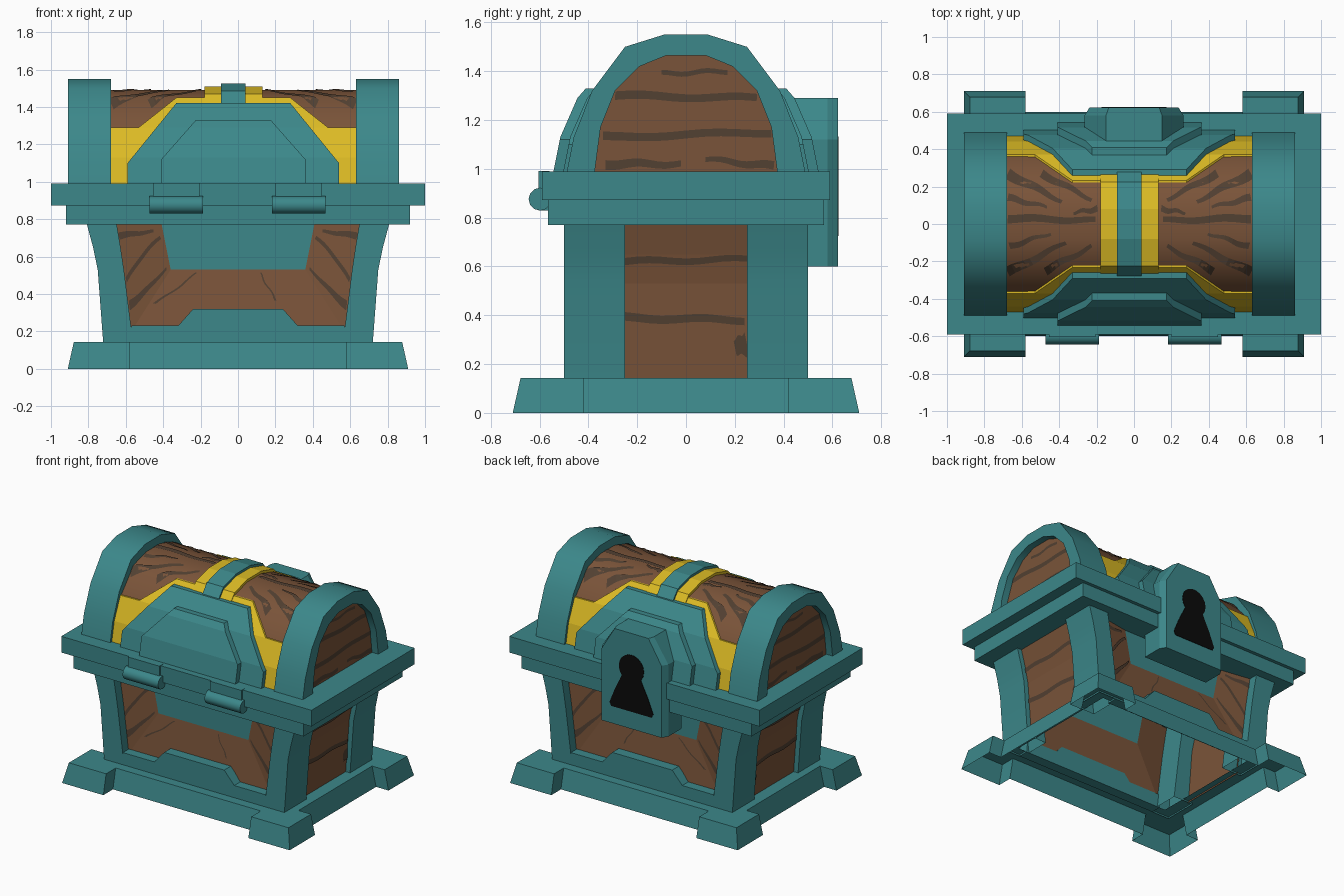
import bpy, bmesh, math
from mathutils import Vector

if "Cube" in bpy.data.objects:
    bpy.data.objects.remove(bpy.data.objects["Cube"])

def mat(name, col):
    m = bpy.data.materials.new(name)
    m.diffuse_color = (*col, 1)
    m.use_nodes = True
    m.node_tree.nodes["Principled BSDF"].inputs["Base Color"].default_value = m.diffuse_color
    return m

TEAL = mat("teal_metal", (0.045, 0.245, 0.255))
BROWN = mat("brown_wood", (0.195, 0.088, 0.041))
DARK = mat("dark_wood_grain", (0.085, 0.052, 0.032))
GOLD = mat("yellow_trim", (0.72, 0.50, 0.018))
BLACK = mat("black", (0.003, 0.003, 0.003))
LX = -0.025                      # the lid sits slightly off centre

def make(name, verts, faces, mats, idx=None, sheet=None, smooth=False):
    bm = bmesh.new()
    vs = [bm.verts.new(v) for v in verts]
    for i, f in enumerate(faces):
        bm.faces.new([vs[k] for k in f]).material_index = idx[i] if idx else 0
    bm.normal_update()
    if sheet is not None:        # open sheets face away from a point on the z axis
        bad = [f for f in bm.faces if f.calc_area() < 1e-6]
        bmesh.ops.delete(bm, geom=bad, context='FACES')
        for f in bm.faces:
            if f.normal.dot(f.calc_center_median() - Vector((0, 0, sheet))) < 0:
                f.normal_flip()
    else:
        bmesh.ops.recalc_face_normals(bm, faces=bm.faces)
    me = bpy.data.meshes.new(name)
    bm.to_mesh(me)
    bm.free()
    for m in mats:
        me.materials.append(m)
    ob = bpy.data.objects.new(name, me)
    bpy.context.collection.objects.link(ob)
    if smooth:
        bpy.ops.object.select_all(action='DESELECT')
        ob.select_set(True)
        bpy.context.view_layer.objects.active = ob
        bpy.ops.object.shade_smooth_by_angle(angle=math.radians(42))
    return ob

def loft(name, rings, m, closed=False, smooth=False, caps=True, sheet=None):
    n, k = len(rings[0]), len(rings)
    verts = [p for r in rings for p in r]
    faces = [(a * n + i, a * n + (i + 1) % n, (a + 1) % k * n + (i + 1) % n, (a + 1) % k * n + i)
             for a in range(k if closed else k - 1) for i in range(n)]
    if caps and not closed:
        faces += [tuple(range(n)), tuple(range((k - 1) * n, k * n))]
    return make(name, verts, faces, [m], smooth=smooth, sheet=sheet)

def rect(x0, x1, y0, y1, z):
    return [(x0, y0, z), (x1, y0, z), (x1, y1, z), (x0, y1, z)]

def frame(name, outer, inner, z0, z1, m):
    r = lambda s, z: rect(-s[0], s[0], -s[1], s[1], z)
    return loft(name, [r(outer, z0), r(outer, z1), r(inner, z1), r(inner, z0)], m, closed=True)

def interp(pts, t):
    for (a, b), (c, d) in zip(pts, pts[1:]):
        if min(a, c) <= t <= max(a, c) and a != c:
            return b + (d - b) * (t - a) / (c - a)
    return pts[0][1] if abs(t - pts[0][0]) < abs(t - pts[-1][0]) else pts[-1][1]

def arch(half):                  # mirror a half profile of (y, z)
    return half + [(-y, z) for y, z in reversed(half)]

# ---- base: hollow skirt with stepped corner feet ----
def skirt(t, z):
    q = [(0.81 - t, 0.42), (0.91 - t, 0.42), (0.91 - t, 0.71 - t), (0.58, 0.71 - t), (0.58, 0.6 - t)]
    h = q + [(-x, y) for x, y in reversed(q)]
    return [(x, y, z) for x, y in h + [(-x, -y) for x, y in h]]

top = skirt(0.032, 0.142)
hole = [(max(-0.64, min(0.64, x)), max(-0.44, min(0.44, y)), z) for x, y, z in top]
loft("base_skirt", [skirt(0, 0), top, hole], TEAL, caps=False, sheet=-1.0)

for sx in (-1, 1):
    for sy in (-1, 1):           # flared corner pillars
        loft("corner_pillar", [rect(sx * a, sx * b, sy * 0.25, sy * 0.5, z) for a, b, z in
             ((0.56, 0.72, 0.13), (0.61, 0.75, 0.53), (0.628, 0.775, 0.65), (0.65, 0.81, 0.78))],
             TEAL, smooth=True, caps=False)

# ---- body walls: recessed long walls with a teal centre panel ----
WO, WP = 0.435, 0.395            # depth of the wall outline and of its centre panel
for sy in (-1, 1):
    o, p = WO * sy, WP * sy
    verts = [(-0.57, o, 0.2), (0.57, o, 0.2), (0.66, o, 0.78), (-0.66, o, 0.78),
             (-0.36, p, 0.53), (0.36, p, 0.53), (0.41, p, 0.78), (-0.41, p, 0.78)]
    make("long_wall", verts, [(0, 1, 5, 4), (1, 2, 6, 5), (0, 4, 7, 3), (4, 5, 6, 7)],
         [BROWN, TEAL], [0, 0, 0, 1], sheet=0.75)
    trim = [(-0.58, 0.13), (-0.57, 0.23), (-0.32, 0.23), (-0.24, 0.32),
            (0.24, 0.32), (0.32, 0.23), (0.57, 0.23), (0.58, 0.13)]
    loft("lower_trim", [[(x, sy * y, z) for x, z in trim] for y in (0.425, 0.5)], TEAL)
SIDE = [(0.13, 0.685), (0.53, 0.715), (0.65, 0.74), (0.78, 0.775)]   # (z, x)
for sx in (-1, 1):
    make("end_wall", [(sx * x, y, z) for z, x in SIDE for y in (-0.26, 0.26)],
         [(2 * i, 2 * i + 1, 2 * i + 3, 2 * i + 2) for i in range(3)], [BROWN], sheet=0.75)

# ---- rims ----
frame("lower_rim", (0.92, 0.565), (0.66, 0.39), 0.77, 0.873, TEAL)
frame("lid_rim", (1.0, 0.59), (0.78, 0.42), 0.873, 0.99, TEAL)

# ---- lid ----
BAR = [(0.46, 0.98), (0.43, 1.13), (0.36, 1.29), (0.22, 1.45), (0.08, 1.49)]
OUT = [(0.49, 0.98), (0.46, 1.13), (0.385, 1.32), (0.25, 1.5), (0.09, 1.55)]
INN = [(0.375, 0.98), (0.35, 1.17), (0.29, 1.32), (0.19, 1.42), (0.08, 1.465)]
bar = arch(BAR)
n = len(bar)
make("lid_barrel", [(LX + x, y, z) for x in (-0.7, 0.7) for y, z in bar],
     [(i, i + 1, n + i + 1, n + i) for i in range(n - 1)], [BROWN], sheet=0.75, smooth=True)
band = arch(OUT) + arch(INN)[::-1]
for sx in (-1, 1):
    loft("lid_arch", [[(LX + sx * x, y, z) for y, z in band] for x in (0.655, 0.885)],
         TEAL, smooth=True)
    make("lid_end_panel", [(LX + sx * 0.835, y * 1.03, z + 0.01 * (z > 1)) for y, z in arch(INN)],
         [tuple(range(n))], [BROWN], sheet=0.75)

ZY = [(z, y) for y, z in BAR]

def patch(name, widths, off, m, sy):
    """Symmetric plate that follows the barrel; widths = (z, half width) rows."""
    zs = [w[0] for w in widths]
    rows = widths + [(z, interp(widths, z)) for z, _ in ZY if zs[0] < z < zs[-1] and z not in zs]
    rows.sort(key=lambda r: (r[0], -r[1]))
    rings = []
    for z, w in rows:
        y = interp(ZY, z)
        rings.append([(LX - w, sy * (y + off), z), (LX + w, sy * (y + off), z),
                      (LX + w, sy * (y - 0.01), z), (LX - w, sy * (y - 0.01), z)])
    loft(name, rings, m)

for sy in (-1, 1):
    patch("gold_border", [(0.985, 0.66), (1.289, 0.66), (1.291, 0.505), (1.449, 0.305)], 0.012, GOLD, sy)
    patch("outer_plate", [(0.985, 0.565), (1.1, 0.565), (1.42, 0.305)], 0.045, TEAL, sy)
    patch("inner_plate", [(0.985, 0.385), (1.12, 0.385), (1.33, 0.2)], 0.085, TEAL, sy)

# straps over the top of the lid
for name, w, up, m in (("gold_strap", 0.155, 0.018, GOLD), ("centre_strap", 0.066, 0.035, TEAL)):
    over = arch([(0.285, 1.375 + up), (0.225, 1.45 + up), (0.08, 1.49 + up)])
    under = [(y * 0.97, z - up - 0.01) for y, z in reversed(over)]
    loft(name, [[(LX + x, y, z) for y, z in over + under] for x in (-w, w)], m)

# ---- lock with keyhole ----
def lock_ring(s, y):
    return [(x * s, y, z) for x, z in
            ((-0.265, 0.6), (0.265, 0.6), (0.265, 1.12), (0.15, 1.29), (-0.15, 1.29), (-0.265, 1.12))]

loft("lock_plate", [lock_ring(1, 0.43), lock_ring(1, 0.58), lock_ring(0.9, 0.622)], TEAL)
head = [(0.1 * math.sin(a), 1.035 + 0.1 * math.cos(a)) for a in
        [math.radians(-130 + 20 * i) for i in range(14)]]
hole = head + [(0.09, 0.94), (0.13, 0.86), (0.175, 0.75), (0.16, 0.725),
               (-0.16, 0.725), (-0.175, 0.75), (-0.13, 0.86), (-0.09, 0.94)]
loft("keyhole", [[(x, y, z) for x, z in hole] for y in (0.618, 0.625)], BLACK)

# ---- hinges ----
for cx in (-0.33, 0.325):
    ring = [(-0.598 + 0.047 * math.cos(math.pi * i / 6), 0.876 + 0.047 * math.sin(math.pi * i / 6))
            for i in range(12)]
    loft("hinge_barrel", [[(cx + s, y, z) for y, z in ring] for s in (-0.142, 0.142)], TEAL, smooth=True)
    loft("hinge_leaf", [rect(cx - 0.125, cx + 0.125, -0.605, -0.56, z) for z in (0.83, 0.992)], TEAL)

# ---- dark wood grain: thin tapered streaks laid on the wood ----
def streaks(name, items, place):
    verts, faces = [], []
    for j, (u0, v0, u1, v1, w0, w1) in enumerate(items):
        b, d, k = len(verts), Vector((u1 - u0, v1 - v0)), 10
        nrm = Vector((-d.y, d.x)).normalized()
        for i in range(k + 1):
            t = i / k
            c = Vector((u0, v0)) + d * t + nrm * 0.006 * math.sin(9 * t + 2 * j)
            w = (w0 + (w1 - w0) * t) / 2
            verts += [place(*(c + nrm * w)), place(*(c - nrm * w))]
        faces += [(b + 2 * i, b + 2 * i + 1, b + 2 * i + 3, b + 2 * i + 2) for i in range(k)]
    make(name, verts, faces, [DARK], sheet=0.75)

lid_lines = [(0.65, 0.27, 0.36, 0.12, 0.06, 0.02), (0.65, 0.03, 0.18, 0.02, 0.045, 0.03),
             (0.65, -0.26, 0.34, -0.1, 0.055, 0.02), (0.47, 0.27, 0.2, 0.13, 0.045, 0.02),
             (0.45, -0.25, 0.2, -0.12, 0.045, 0.02), (0.65, 0.14, 0.44, 0.09, 0.04, 0.015),
             (0.64, -0.12, 0.42, -0.05, 0.035, 0.015), (0.3, 0.06, 0.17, 0.08, 0.015, 0.035)]
end_lines = [(-0.25, 0.62, 0.25, 0.63, 0.03, 0.025), (-0.25, 0.39, 0.24, 0.38, 0.035, 0.03),
             (0.2, 0.27, 0.25, 0.28, 0.06, 0.1)]
cap_lines = [(-0.29, 1.3, 0.29, 1.29, 0.035, 0.03), (-0.34, 1.13, 0.35, 1.15, 0.035, 0.03),
             (-0.33, 1.02, -0.02, 1.02, 0.04, 0.025), (0.08, 1.04, 0.36, 1.01, 0.02, 0.035),
             (-0.1, 1.39, 0.17, 1.4, 0.02, 0.02)]
wall_lines = [(0.22, 0.04, 0.12, 0.92, 0.09, 0.05), (0.88, 0.05, 0.86, 0.8, 0.07, 0.05),
              (0.45, 0.06, 0.72, 0.92, 0.05, 0.07)]
low_lines = [(0.03, 0.45, 0.2, 0.95, 0.02, 0.015), (0.72, 0.5, 0.66, 0.95, 0.012, 0.01)]

def lerp3(a, b, t):
    return Vector(a).lerp(Vector(b), t)

a, b = WO + 0.005, WP + 0.006
for s in (-1, 1):
    streaks("lid_grain", lid_lines, lambda u, v: (LX + s * u, v, interp(bar, v) + 0.006))
    streaks("end_wall_grain", end_lines, lambda u, v: (s * (interp(SIDE, v) + 0.005), u, v))
    streaks("lid_end_grain", cap_lines, lambda u, v: (LX + s * 0.84, u, v))
    for q in (-1, 1):            # sloped side strips of the long walls
        streaks("long_wall_grain", wall_lines, lambda u, v: lerp3(
            lerp3((q * 0.57, s * a, 0.2), (q * 0.66, s * a, 0.78), u),
            lerp3((q * 0.36, s * b, 0.53), (q * 0.41, s * b, 0.78), u), v))
    streaks("low_wall_grain", low_lines, lambda u, v: lerp3(
        lerp3((-0.57, s * a, 0.2), (0.57, s * a, 0.2), u),
        lerp3((-0.36, s * b, 0.53), (0.36, s * b, 0.53), u), v))
